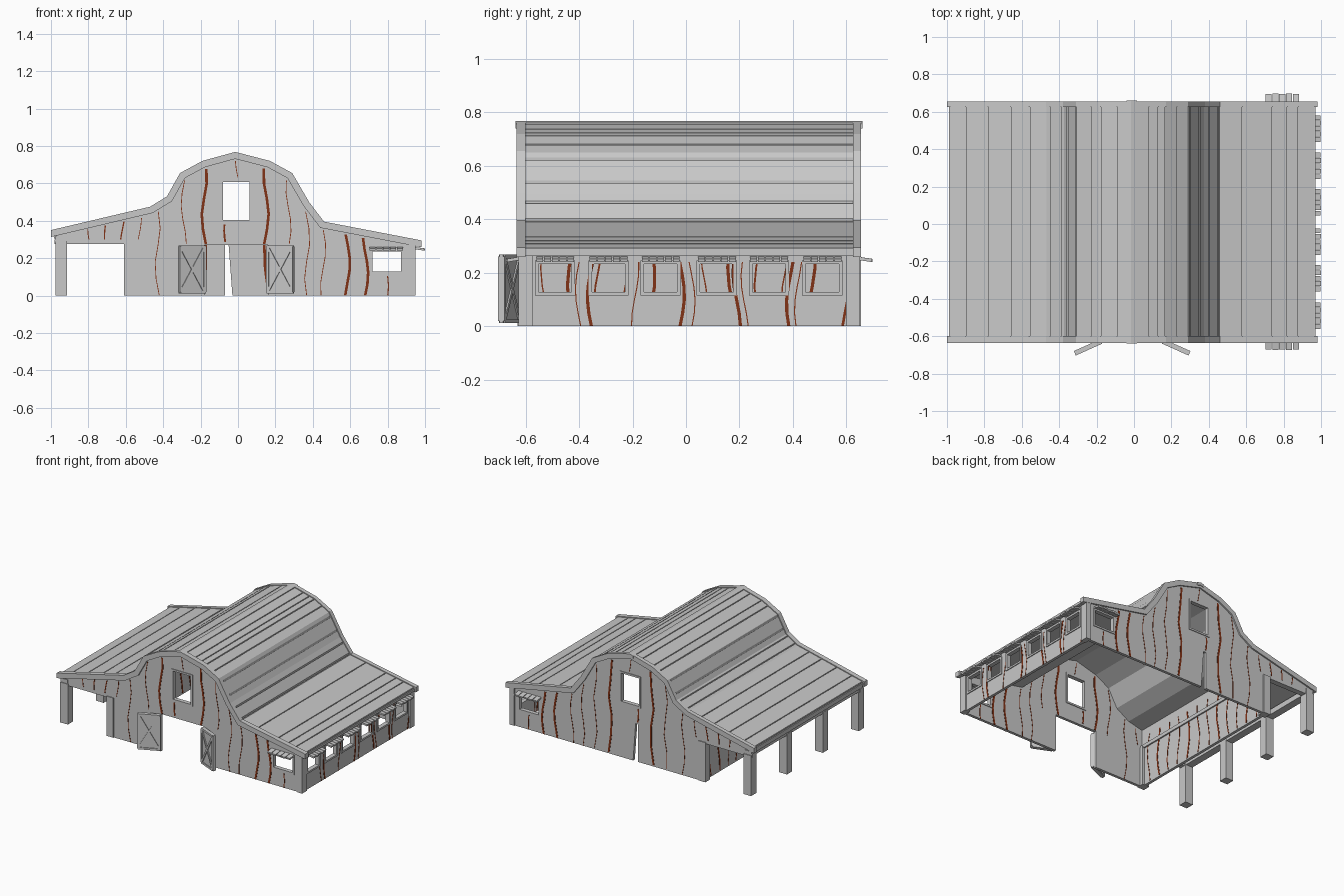
import bpy, bmesh, math
from mathutils import Vector, Matrix

cube = bpy.data.objects.get("Cube")
if cube:
    bpy.data.objects.remove(cube, do_unlink=True)


def material(name, color):
    mat = bpy.data.materials.new(name)
    mat.use_nodes = True
    mat.diffuse_color = color
    mat.node_tree.nodes["Principled BSDF"].inputs["Base Color"].default_value = color
    return mat


GREY = material("weathered grey", (0.58, 0.58, 0.58, 1))
RUST = material("rust brown", (0.22, 0.032, 0.008, 1))
FRONT = Matrix(((1, 0, 0), (0, 0, -1), (0, 1, 0))).to_4x4()   # outline in x, z
SIDE = Matrix(((0, 0, 1), (1, 0, 0), (0, 1, 0))).to_4x4()     # outline in y, z


def finish(name, bm, mat):
    bmesh.ops.recalc_face_normals(bm, faces=bm.faces)
    mesh = bpy.data.meshes.new(name)
    bm.to_mesh(mesh)
    bm.free()
    mesh.materials.clear()
    mesh.materials.append(mat)
    obj = bpy.data.objects.new(name, mesh)
    bpy.context.collection.objects.link(obj)
    return obj


def sheet(name, loops, plane, lo, hi, mat=GREY):
    """Filled outlines (inner loops become holes), extruded from lo to hi."""
    curve = bpy.data.curves.new(name, "CURVE")
    curve.dimensions, curve.fill_mode = "2D", "BOTH"
    curve.extrude = (hi - lo) / 2
    for loop in loops:
        spline = curve.splines.new("POLY")
        spline.points.add(len(loop) - 1)
        for point, (u, v) in zip(spline.points, loop):
            point.co = (u, v, 0, 1)
        spline.use_cyclic_u = True
    temp = bpy.data.objects.new(name + "_outline", curve)
    bpy.context.collection.objects.link(temp)
    graph = bpy.context.evaluated_depsgraph_get()
    mesh = bpy.data.meshes.new_from_object(temp.evaluated_get(graph))
    bm = bmesh.new()
    bm.from_mesh(mesh)
    bpy.data.objects.remove(temp, do_unlink=True)
    bpy.data.meshes.remove(mesh)
    middle = (lo + hi) / 2
    shift = Vector((0, middle, 0)) if plane is FRONT else Vector((middle, 0, 0))
    bm.transform(Matrix.Translation(shift) @ plane)
    bmesh.ops.remove_doubles(bm, verts=bm.verts, dist=0.0001)
    for face in bm.faces:
        face.material_index = 0
        face.smooth = False
    return finish(name, bm, mat)


def add_bar(bm, p, q, width, depth, across):
    """Beam from p to q; width lies along the across direction."""
    p, q = Vector(p), Vector(q)
    along = (q - p).normalized()
    across = Vector(across).normalized()
    up = along.cross(across)
    turn = Matrix((along, across, up)).transposed().to_4x4()
    size = Matrix.Diagonal(((q - p).length, width, depth, 1))
    bmesh.ops.create_cube(bm, size=1, matrix=Matrix.Translation((p + q) / 2) @ turn @ size)


def box(name, x, y, z):
    bm = bmesh.new()
    mx = (x[0] + x[1]) / 2
    my = (y[0] + y[1]) / 2
    add_bar(bm, (mx, my, z[0]), (mx, my, z[1]), x[1] - x[0], y[1] - y[0], (1, 0, 0))
    return finish(name, bm, GREY)


def rect(a, b, c, d):
    return [(a, c), (b, c), (b, d), (a, d)]


# Roof cross-section helpers
PROFILE = [(-1, .35), (-.47, .475), (-.38, .53), (-.31, .655), (-.19, .72), (-.015, .768),
           (.17, .72), (.29, .655), (.38, .5), (.46, .395), (.98, .295)]


def lowered(d):
    pts = [Vector(p) for p in PROFILE]
    normals = [Vector((b.y - a.y, a.x - b.x)).normalized() for a, b in zip(pts, pts[1:])]
    out = []
    for i, p in enumerate(pts):
        n1, n2 = normals[max(i - 1, 0)], normals[min(i, len(normals) - 1)]
        n = (n1 + n2).normalized()
        out.append(tuple(p + n * d / n.dot(n1)))
    return out


def height(line, x):
    for (x0, z0), (x1, z1) in zip(line, line[1:]):
        if x <= x1:
            return z0 + (z1 - z0) * (x - x0) / (x1 - x0)
    return line[-1][1]


def cut(line, a, b):
    return [(a, height(line, a))] + [p for p in line if a < p[0] < b] + [(b, height(line, b))]


def band(a, b, top, bottom):
    return cut(lowered(top), a, b) + cut(lowered(bottom), a, b)[::-1]


# Roof: deck, planks with narrow gaps, end trims, ridge cap and eaves
sheet("roof_deck", [band(-.99, .97, .014, .03)], FRONT, -.61, .64)
seams = [-.985, -.9, -.78, -.66, -.56, -.45, -.39, -.355, -.31, -.23, -.18, -.09, .08, .13, .17,
         .23, .3, .35, .4, .45, .58, .74, .82, .88, .965]
for a, b in zip(seams, seams[1:]):
    sheet("roof_plank", [band(a + .003, b - .003, .006, .016)], FRONT, -.607, .632)
for name, lo, hi in (("front_roof_trim", -.635, -.6), ("back_roof_trim", .625, .655)):
    sheet(name, [band(-1, .98, 0, .036)], FRONT, lo, hi)
sheet("ridge_cap", [band(-.04, .015, 0, .02)], FRONT, -.638, .66)
box("left_eave", (-.985, -.965), (-.6, .63), (.305, .345))
box("right_eave", (.945, .965), (-.6, .63), (.262, .29))

# Gable walls with loft window, small window and doorway
under = lowered(.03)
loft = rect(-.09, .07, .395, .615)
small = rect(.71, .88, .12, .245)
doorway = [(.16, 0), (.16, .27), (-.18, .27), (-.18, 0)]
crevice = [(-.03, 0), (-.05, .27), (-.07, .27), (-.07, 0)]
WALLS = (("front", -.62, -.6, doorway, -1), ("back", .625, .645, crevice, 1))


def grow(loop, d):
    (a, c), (b, e) = loop[0], loop[2]
    return rect(a - d, b + d, c - d, e + d)


def crack(u, low, high, width):
    """Wavering ribbon between two heights."""
    steps = [low + (high - low) * i / 5 for i in range(6)]
    line = [(u + .014 * math.sin(z * 15 + u * 9), z) for z in steps]
    return [(p - width / 2, z) for p, z in line] + [(p + width / 2, z) for p, z in line[::-1]]


def awning(name, start, step, out):
    """Five short slats sloping outward under the eave."""
    bm = bmesh.new()
    for i in range(5):
        p = Vector(start) + Vector(step) * (i + .5)
        q = p + Vector(out) * (1 if i % 2 else .93) - Vector((0, 0, .008))
        add_bar(bm, p, q, Vector(step).length * .88, .012, step)
    finish(name, bm, GREY)


THIN, WIDE = .004, .014
for name, lo, hi, opening, sign in WALLS:
    outline = [(-.57, 0), (-.57, .285), (-.97, .285)] + cut(under, -.97, .945) + [(.945, 0)]
    sheet(name + "_wall", [outline + opening, loft, small], FRONT, lo, hi)
    face = lo if sign < 0 else hi
    for label, hole in (("loft", loft), ("small", small)):
        sheet(name + "_" + label + "_window_frame", [grow(hole, .004), grow(hole, -.009)],
              FRONT, lo - .005, hi + .005)
    awning(name + "_awning", (.7, face, .254), (.037, 0, 0), (0, sign * .053, 0))
    # Cracks between wall boards, on both faces
    base = .275 if sign < 0 else .01
    spots = [(-.18, base, WIDE), (.15, base, WIDE), (-.29, base, THIN), (.27, base, THIN),
             (-.43, 0, THIN), (.37, 0, THIN), (.455, 0, THIN), (.585, 0, WIDE), (.682, 0, WIDE),
             (-.7, .3, .007), (-.79, .3, .005), (-.615, .3, .007), (-.53, .3, THIN)]
    ribbons = [crack(u, low, height(under, u) - .015, w) for u, low, w in spots]
    ribbons += [crack(.79, 0, .105, .006), crack(-.06, .285, .38, .01), crack(0, .63, .72, THIN)]
    for at in (lo, hi):
        sheet(name + "_cracks", ribbons, FRONT, at - .002, at + .002, RUST)

# Right-hand wall with six windows, and the closed wall behind the porch
centres = [-.49, -.29, -.095, .115, .31, .51]
holes = [rect(c - .07, c + .07, .12, .24) for c in centres]
sheet("window_wall", [rect(-.61, .635, 0, .275)] + holes, SIDE, .92, .94)
for c, hole in zip(centres, holes):
    sheet("side_window_frame", [grow(hole, .005), grow(hole, -.008)], SIDE, .915, .946)
    awning("side_awning", (.942, c - .072, .254), (0, .029, 0), (.058, 0, 0))
ribbons = [crack(u, 0, .24, w) for u, w in
           ((-.4, THIN), (-.355, .012), (-.19, THIN), (-.02, .012), (.02, THIN),
            (.19, .012), (.22, THIN), (.39, .012), (.42, THIN), (.597, .01))]
for at in (.92, .94):
    sheet("window_wall_cracks", ribbons, SIDE, at - .002, at + .002, RUST)

sheet("porch_wall", [rect(-.61, .635, 0, height(under, -.58))], SIDE, -.59, -.57)
ribbons = [crack(-.53 + .1 * i, .01, .36, (.005, .012, .007)[i % 3]) for i in range(12)]
for at in (-.59, -.57):
    sheet("porch_wall_cracks", ribbons, SIDE, at - .002, at + .002, RUST)

# Posts and beams
for y in (-.6, .625):
    box("corner_post", (.912, .95), (y - .027, y + .027), (0, .28))
    box("porch_wall_post", (-.61, -.555), (y - .027, y + .027), (0, .285))
    box("porch_cross_beam", (-.98, -.56), (y - .02, y + .02), (.275, .3))
for i in range(4):
    y = -.6 + i * 1.225 / 3
    box("porch_post", (-.977, -.915), (y - .03, y + .03), (0, .29))
box("porch_beam", (-.975, -.92), (-.625, .65), (.28, .318))
box("porch_wall_beam", (-.605, -.56), (-.6, .63), (.275, .3))

# Open double doors with crossed braces, mirrored left and right
for name, hinge, sign in (("left_door", .155, 1), ("right_door", -.175, -1)):
    bm = bmesh.new()
    w, low, top = .155, .012, .268
    add_bar(bm, (w / 2, 0, low), (w / 2, 0, top), w, .014, (1, 0, 0))
    corners = [(0, low), (w, low), (w, top), (0, top)]
    inner = [(x + (.007 if x == 0 else -.007), z + (.007 if z == low else -.007))
             for x, z in corners]
    for y in (-.009, .009):
        for i, j in ((0, 1), (1, 2), (2, 3), (3, 0), (0, 2), (1, 3)):
            p, q = [Vector((inner[k][0], y, inner[k][1])) for k in (i, j)]
            add_bar(bm, p, q, .008, .014, (0, 1, 0))
    turn = Matrix.Rotation(math.radians(-24), 4, "Z")
    mirror = Matrix.Diagonal((sign, 1, 1, 1))
    bm.transform(Matrix.Translation((hinge, -.628, 0)) @ mirror @ turn)
    finish(name, bm, GREY)
